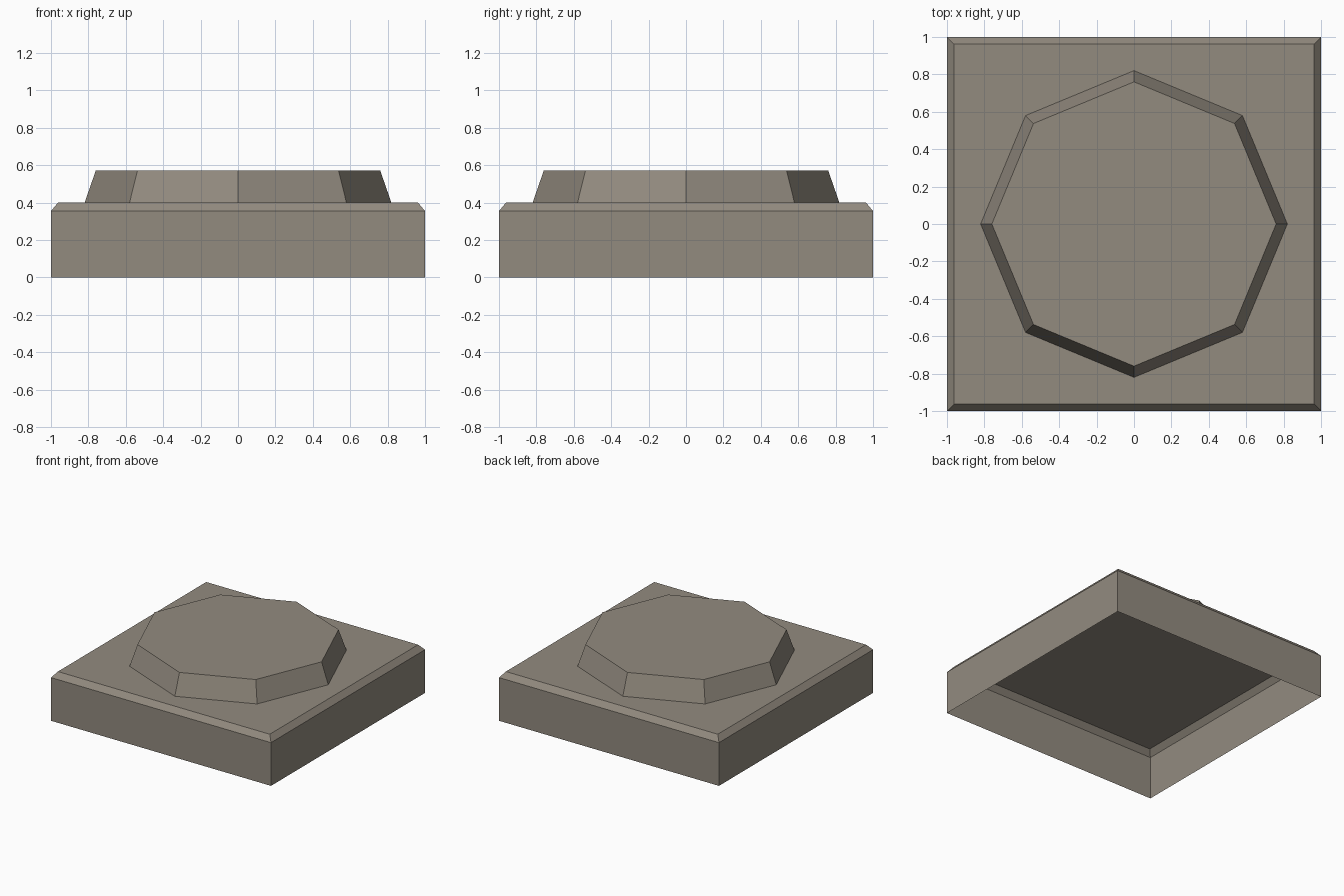
import bpy, bmesh, math

if "Cube" in bpy.data.objects:
    bpy.data.objects.remove(bpy.data.objects["Cube"])

stone = bpy.data.materials.new("warm grey stone")
stone.diffuse_color = (0.29, 0.258, 0.213, 1)
stone.use_nodes = True
stone.node_tree.nodes["Principled BSDF"].inputs["Base Color"].default_value = stone.diffuse_color


def stacked_rings(name, sides, turn, rings):
    """Open-bottomed solid from (radius, z) rings, capped on top."""
    bm = bmesh.new()
    loops = []
    for radius, z in rings:
        loops.append([bm.verts.new((radius * math.cos(turn + math.tau * i / sides),
                                    radius * math.sin(turn + math.tau * i / sides), z))
                      for i in range(sides)])
    for low, high in zip(loops, loops[1:]):
        for i in range(sides):
            j = (i + 1) % sides
            bm.faces.new((low[i], low[j], high[j], high[i]))
    bm.faces.new(loops[-1])
    mesh = bpy.data.meshes.new(name)
    bm.to_mesh(mesh)
    bm.free()
    mesh.materials.append(stone)
    obj = bpy.data.objects.new(name, mesh)
    bpy.context.collection.objects.link(obj)
    return obj


# Square base: hollow below, with a chamfered top edge
r2 = math.sqrt(2)
stacked_rings("square_base", 4, math.pi / 4,
              [(r2, 0), (r2, 0.355), (0.963 * r2, 0.4)])

# Raised octagonal pad with sloping sides
stacked_rings("octagonal_pad", 8, 0, [(0.82, 0.4), (0.76, 0.573)])
